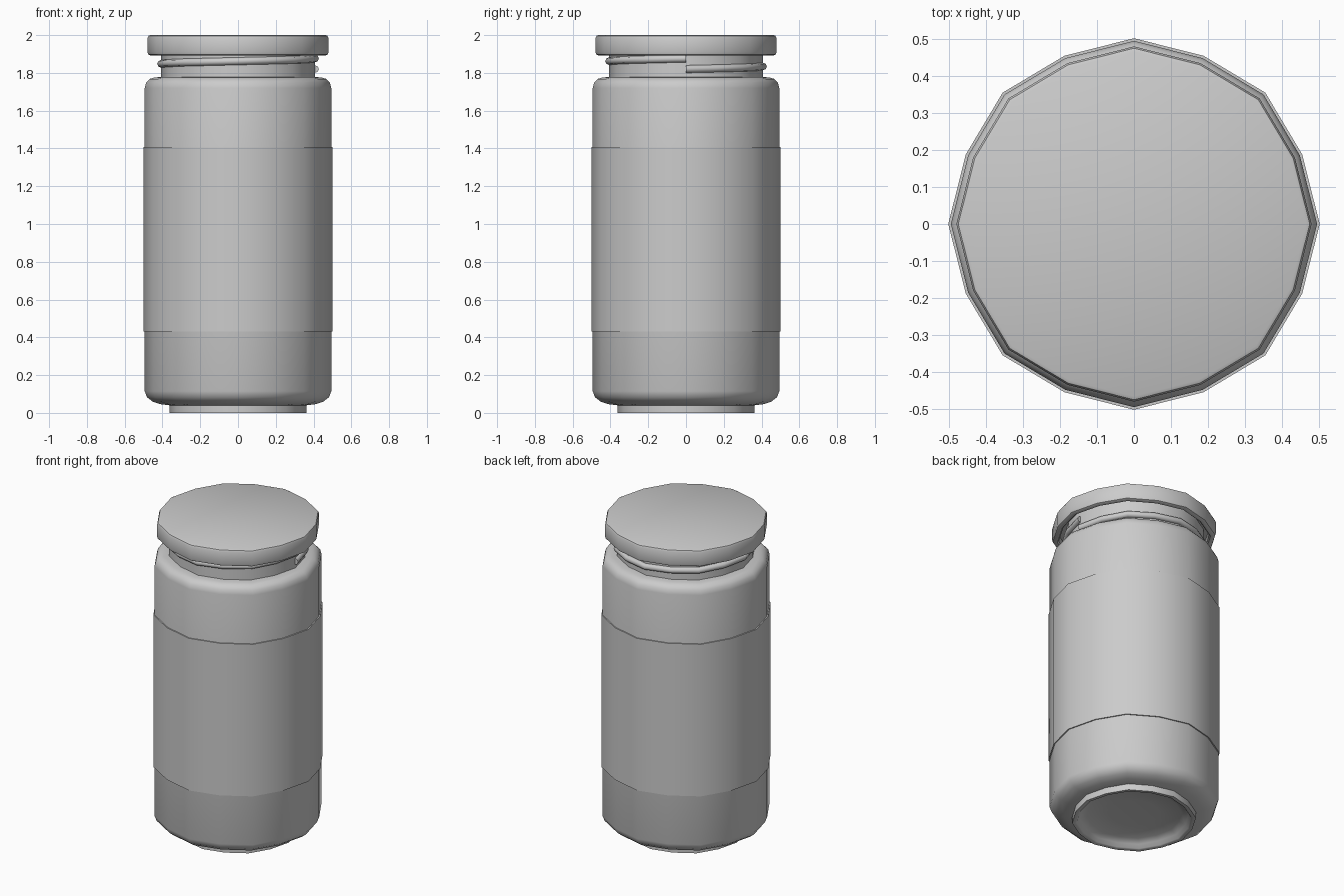
import bpy, bmesh, math

if "Cube" in bpy.data.objects:
    bpy.data.objects.remove(bpy.data.objects["Cube"])

SIDES = 16


def facet_scale(i):
    # every second corner sits slightly inside the circle
    return 0.98 if i % 2 else 1.0


def finish(name, bm, angle=40):
    bmesh.ops.remove_doubles(bm, verts=bm.verts, dist=1e-5)
    bmesh.ops.recalc_face_normals(bm, faces=bm.faces)
    mesh = bpy.data.meshes.new(name)
    bm.to_mesh(mesh)
    bm.free()
    obj = bpy.data.objects.new(name, mesh)
    bpy.context.collection.objects.link(obj)
    bpy.ops.object.select_all(action='DESELECT')
    obj.select_set(True)
    bpy.context.view_layer.objects.active = obj
    bpy.ops.object.shade_smooth_by_angle(angle=math.radians(angle))
    return obj


def lathe(name, profile, closed=False, cap_start=False, cap_end=False):
    bm = bmesh.new()
    rings = []
    for r, z in profile:
        ring = []
        for i in range(SIDES):
            a = 2 * math.pi * i / SIDES
            s = r * facet_scale(i)
            ring.append(bm.verts.new((s * math.cos(a), s * math.sin(a), z)))
        rings.append(ring)
    pairs = list(zip(rings, rings[1:]))
    if closed:
        pairs.append((rings[-1], rings[0]))
    for lo, hi in pairs:
        for i in range(SIDES):
            j = (i + 1) % SIDES
            bm.faces.new((lo[i], lo[j], hi[j], hi[i]))
    if cap_start:
        bm.faces.new(rings[0])
    if cap_end:
        bm.faces.new(rings[-1])
    return finish(name, bm)


# jar body: recessed base, foot ring, rounded bottom, shoulder and neck
lathe("jar_body", [
    (0.15, 0.05), (0.28, 0.042), (0.32, 0.025), (0.335, 0.004), (0.345, 0.0),
    (0.362, 0.0), (0.362, 0.04), (0.41, 0.046), (0.452, 0.06), (0.482, 0.083),
    (0.494, 0.115), (0.494, 1.72), (0.487, 1.748), (0.468, 1.768),
    (0.44, 1.776), (0.407, 1.778), (0.407, 1.95),
], cap_start=True, cap_end=True)

# label wrapped round the body
lathe("label", [(0.485, 0.43), (0.501, 0.43), (0.501, 1.408), (0.485, 1.408)],
      closed=True)

# screw lid with a rolled lower lip
lathe("lid", [
    (0.465, 2.0), (0.474, 1.996), (0.479, 1.985), (0.479, 1.91),
    (0.475, 1.898), (0.465, 1.893), (0.448, 1.893), (0.44, 1.90),
    (0.44, 1.94), (0.40, 1.94),
], cap_start=True, cap_end=True)

# screw thread: one rising turn with capped ends
bm = bmesh.new()
rings = []
for i in range(SIDES + 1):
    a = 2 * math.pi * i / SIDES
    z = 1.82 + 0.056 * i / SIDES
    ring = []
    for k in range(8):
        b = 2 * math.pi * k / 8
        r = (0.407 + 0.021 * math.cos(b)) * facet_scale(i)
        ring.append(bm.verts.new((r * math.cos(a), r * math.sin(a),
                                  z + 0.02 * math.sin(b))))
    rings.append(ring)
for lo, hi in zip(rings, rings[1:]):
    for k in range(8):
        j = (k + 1) % 8
        bm.faces.new((lo[k], lo[j], hi[j], hi[k]))
bm.faces.new(rings[0])
bm.faces.new(rings[-1])
finish("screw_thread", bm, 50)
